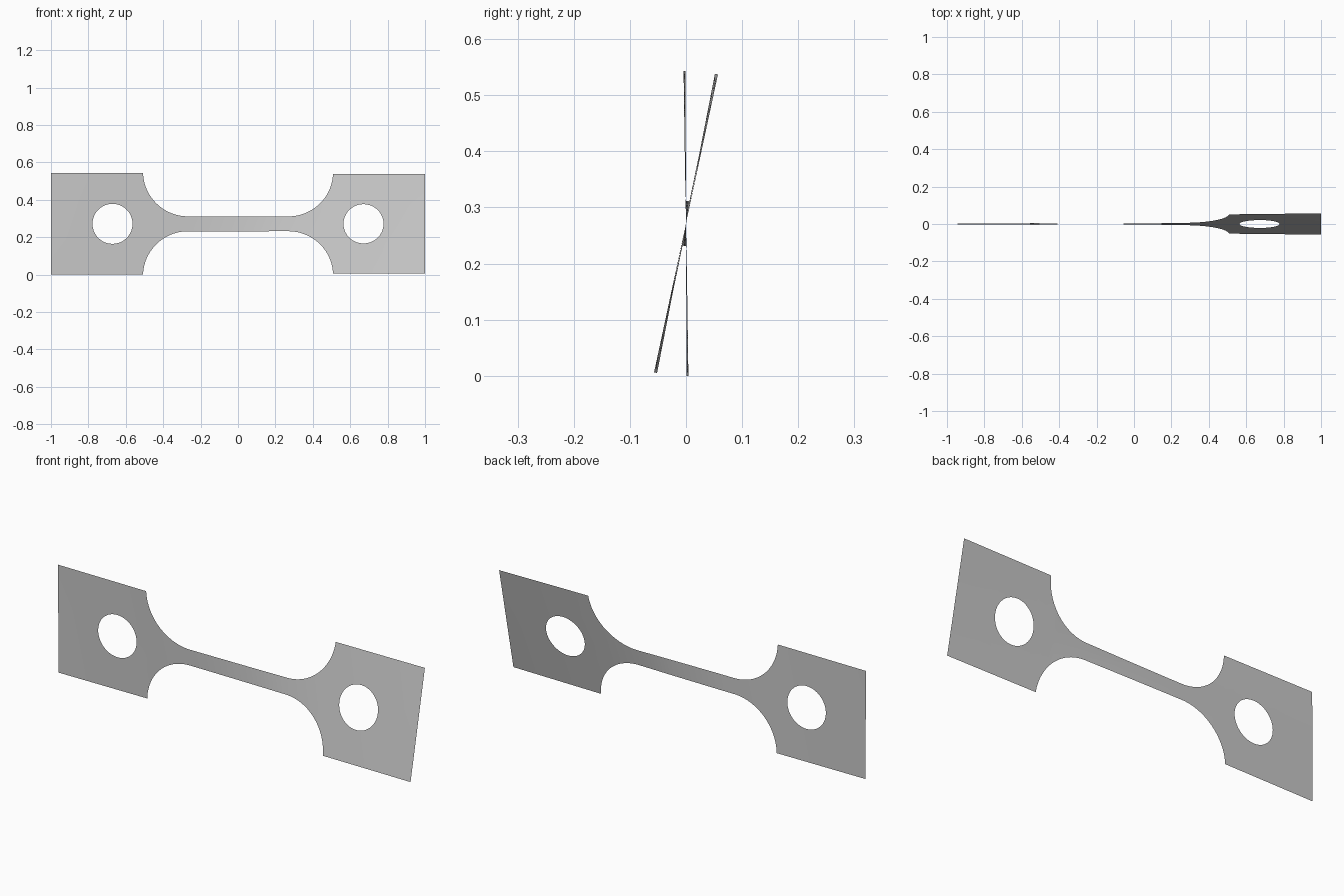
import bpy
import bmesh
from math import sin, cos, pi, radians, sqrt, asin

if "Cube" in bpy.data.objects:
    bpy.data.objects.remove(bpy.data.objects["Cube"])

GRIP = 0.2715               # half height of the wide ends, also the axis height
GAUGE = 0.04                # half height of the narrow bar
FILLET, FILLET_X = 0.24, 0.268
HOLE, HOLE_X = 0.107, 0.671
ROWS = 6
# Twist in degrees along the length
TWIST = [(-1, -0.2), (-0.45, -1), (-0.2, -0.3), (0.08, 4), (0.25, 8.5), (0.45, 10.8), (1, 12.1)]


def twist(x):
    for (x0, a0), (x1, a1) in zip(TWIST, TWIST[1:]):
        if x <= x1:
            return radians(a0 + (a1 - a0) * (x - x0) / (x1 - x0))
    return radians(TWIST[-1][1])


def outer(x):
    d = abs(x) - FILLET_X
    if d <= 0:
        return GAUGE
    if d >= FILLET:
        return GRIP
    return min(GRIP, GAUGE + FILLET - sqrt(FILLET ** 2 - d ** 2))


def inner(x):
    d = abs(abs(x) - HOLE_X)
    return sqrt(HOLE ** 2 - d ** 2) if d < HOLE - 1e-6 else 0.0


# Stations along one half: bar, fillet, web, hole, end
end_angle = pi / 2 - asin((GAUGE + FILLET - GRIP) / FILLET)
half = [FILLET_X * i / 10 for i in range(10)]
half += [FILLET_X + FILLET * sin(end_angle * i / 28) for i in range(29)]
half += [HOLE_X - HOLE * cos(pi * i / 40) for i in range(41)]
half += [0.85, 0.92, 1.0]
stations = [-x for x in reversed(half[1:])] + half

# Sheet: strips above and below the axis, twisted about the long axis
bm = bmesh.new()
for side in (1, -1):
    columns = []
    for x in stations:
        a, lo, hi = twist(x), inner(x), outer(x)
        column = []
        for j in range(ROWS + 1):
            r = side * (lo + (hi - lo) * j / ROWS)
            column.append(bm.verts.new((x, r * sin(a), GRIP + r * cos(a))))
        columns.append(column)
    for c0, c1 in zip(columns, columns[1:]):
        for j in range(ROWS):
            quad = [c0[j], c1[j], c1[j + 1], c0[j + 1]]
            bm.faces.new(quad if side > 0 else quad[::-1])
bmesh.ops.remove_doubles(bm, verts=bm.verts, dist=1e-5)

mesh = bpy.data.meshes.new("twisted_test_strip")
bm.to_mesh(mesh)
bm.free()
for face in mesh.polygons:
    face.use_smooth = True
strip = bpy.data.objects.new("twisted_test_strip", mesh)
bpy.context.collection.objects.link(strip)

# Plain grey metal
grey = bpy.data.materials.new("light_grey")
grey.use_nodes = True
colour = (0.58, 0.58, 0.58, 1)
grey.diffuse_color = colour
grey.node_tree.nodes["Principled BSDF"].inputs["Base Color"].default_value = colour
mesh.materials.append(grey)
